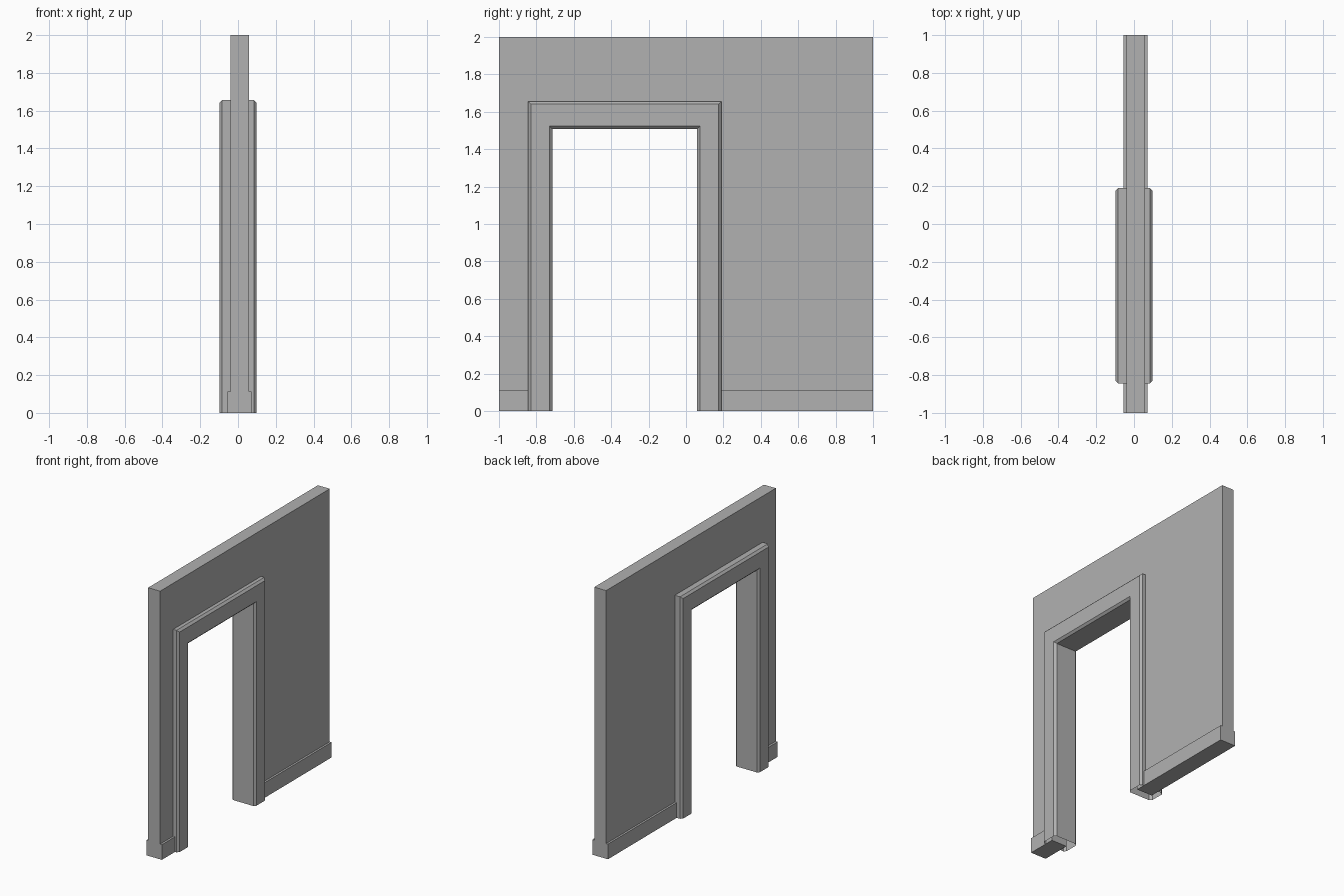
import bpy, bmesh

if "Cube" in bpy.data.objects:
    bpy.data.objects.remove(bpy.data.objects["Cube"])

CX = 0.008                    # wall centre plane
GAP = (-0.78, 0.12, 1.585)    # wall opening, hidden inside the frame: y min, y max, top
IN = (-0.715, 0.06, 1.508)    # clear doorway: y min, y max, top
DEPTH, WIDTH, CH = 0.099, 0.13, 0.015
TOP_WIDTH = 0.148

grey = bpy.data.materials.new("plaster_grey")
grey.diffuse_color = (0.44, 0.44, 0.44, 1)
grey.use_nodes = True
grey.node_tree.nodes["Principled BSDF"].inputs["Base Color"].default_value = grey.diffuse_color


def make_object(name, bm):
    bmesh.ops.recalc_face_normals(bm, faces=bm.faces)
    mesh = bpy.data.meshes.new(name)
    bm.to_mesh(mesh)
    bm.free()
    mesh.materials.append(grey)
    obj = bpy.data.objects.new(name, mesh)
    bpy.context.collection.objects.link(obj)
    return obj


def box(name, half, y0, y1, height):
    bm = bmesh.new()
    bmesh.ops.create_cube(bm, size=1)
    bmesh.ops.scale(bm, verts=bm.verts, vec=(2 * half, y1 - y0, height))
    bmesh.ops.translate(bm, verts=bm.verts, vec=(CX, (y0 + y1) / 2, height / 2))
    return make_object(name, bm)


# Wall: one outline with the doorway notch, extruded through its thickness
bm = bmesh.new()
outline = [(-1, 0), (GAP[0], 0), (GAP[0], GAP[2]), (GAP[1], GAP[2]),
           (GAP[1], 0), (1, 0), (1, 2), (-1, 2)]
face = bm.faces.new([bm.verts.new((CX - 0.049, y, z)) for y, z in outline])
ext = bmesh.ops.extrude_face_region(bm, geom=[face])["geom"]
bmesh.ops.translate(bm, vec=(0.098, 0, 0),
                    verts=[v for v in ext if isinstance(v, bmesh.types.BMVert)])
make_object("wall", bm)

# Baseboards either side of the doorway
box("baseboard_short", 0.064, -1, GAP[0], 0.113)
box("baseboard_long", 0.064, GAP[1], 1, 0.113)

# Door frame: chamfered section swept up, across and down, mitred, open at the floor
section = [(-DEPTH, CH), (-DEPTH + CH, 0), (DEPTH - CH, 0), (DEPTH, CH),
           (DEPTH, WIDTH - CH), (DEPTH - CH, WIDTH),
           (-DEPTH + CH, WIDTH), (-DEPTH, WIDTH - CH)]


def lift(o):
    # offset of the header section, keeping chamfers even
    return o if o <= CH else o + TOP_WIDTH - WIDTH


bm = bmesh.new()
rings = [[], [], [], []]
for x, o in section:
    left, right, top = IN[0] - o, IN[1] + o, IN[2] + lift(o)
    for ring, (y, z) in zip(rings, [(left, 0), (left, top), (right, top), (right, 0)]):
        ring.append(bm.verts.new((x, y, z)))
for a, b in zip(rings, rings[1:]):
    for i in range(8):
        j = (i + 1) % 8
        bm.faces.new((a[i], a[j], b[j], b[i]))
make_object("door_frame", bm)
